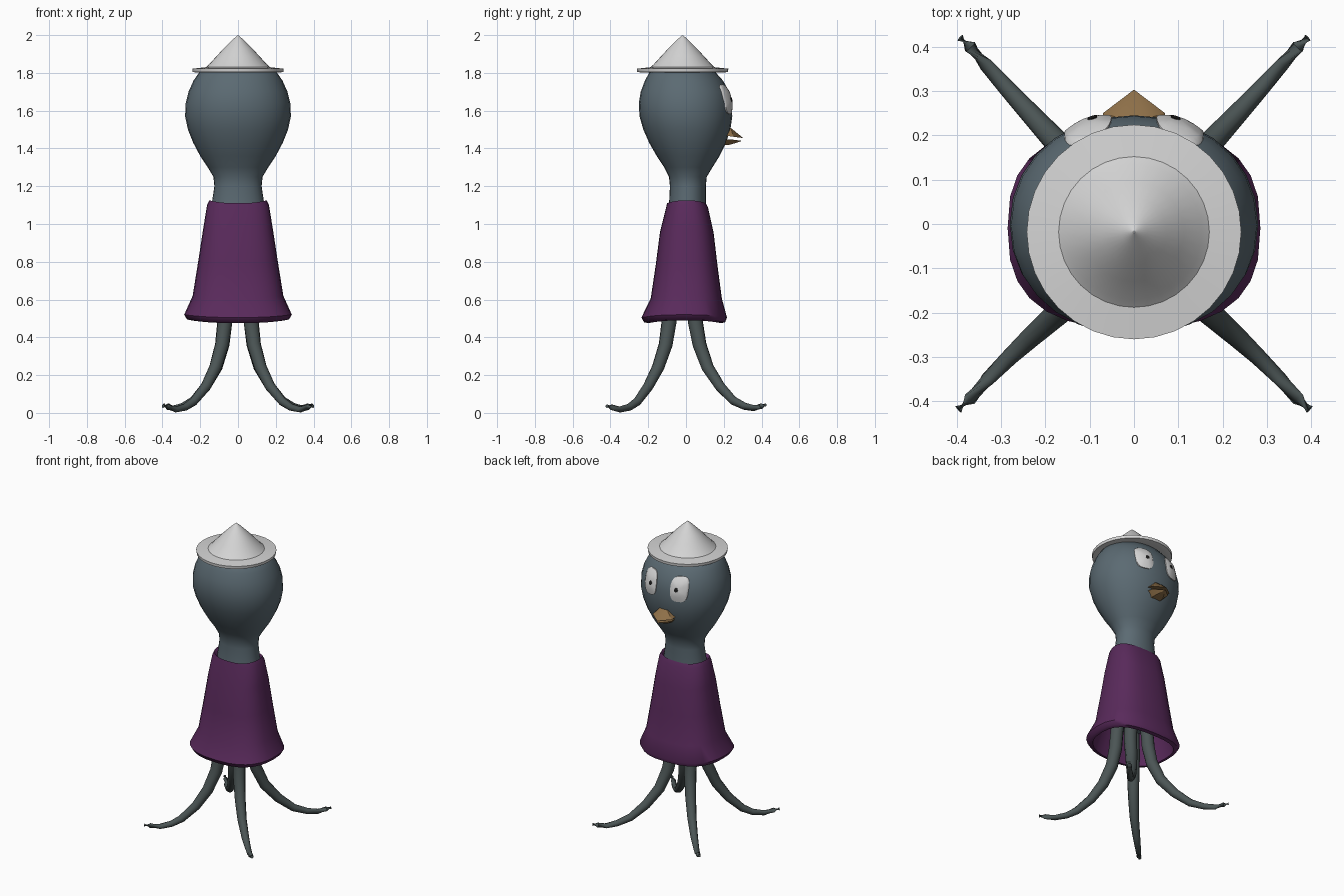
import bpy, math
from mathutils import Vector


def material(name, rgb):
    m = bpy.data.materials.new(name)
    m.diffuse_color = (*rgb, 1)
    return m


SLATE = material("slate skin", (0.105, 0.145, 0.17))
DARK_SLATE = material("dark slate legs", (0.07, 0.09, 0.09))
PURPLE = material("purple cloth", (0.1, 0.023, 0.105))
WHITE = material("off white", (0.66, 0.66, 0.66))
TAN = material("tan beak", (0.27, 0.16, 0.065))
BLACK = material("black pupil", (0.01, 0.01, 0.01))


def make(name, verts, faces, mat, angle=50):
    me = bpy.data.meshes.new(name)
    me.from_pydata([tuple(v) for v in verts], [], faces)
    me.materials.append(mat)
    ob = bpy.data.objects.new(name, me)
    bpy.context.collection.objects.link(ob)
    bpy.ops.object.select_all(action='DESELECT')
    ob.select_set(True)
    bpy.context.view_layer.objects.active = ob
    bpy.ops.object.mode_set(mode='EDIT')
    bpy.ops.mesh.select_all(action='SELECT')
    bpy.ops.mesh.normals_make_consistent(inside=False)
    bpy.ops.object.mode_set(mode='OBJECT')
    bpy.ops.object.shade_smooth_by_angle(angle=math.radians(angle))
    return ob


def loft(name, rings, mat, caps=(True, True), angle=50):
    n = len(rings[0])
    verts = [p for r in rings for p in r]
    faces = [(i * n + j, i * n + (j + 1) % n, (i + 1) * n + (j + 1) % n, (i + 1) * n + j)
             for i in range(len(rings) - 1) for j in range(n)]
    if caps[0]:
        faces.append(tuple(range(n)))
    if caps[1]:
        faces.append(tuple(range(len(verts) - n, len(verts))))
    return make(name, verts, faces, mat, angle)


def oval(z, rx, y0, y1, n=28, power=2.0, sag=0.0):
    """Horizontal superellipse ring between y0 and y1; sag drops front and back."""
    pts = []
    for k in range(n):
        a = 2 * math.pi * k / n
        c, s = math.cos(a), math.sin(a)
        x = rx * math.copysign(abs(c) ** (2 / power), c)
        y = (y1 - y0) / 2 * math.copysign(abs(s) ** (2 / power), s) + (y0 + y1) / 2
        pts.append((x, y, z - sag * s * s))
    return pts


# head, neck and hidden torso: z, half width, back y, front y
HEAD = [(0.62, 0.09, -0.09, 0.08), (0.8, 0.13, -0.11, 0.11), (1.0, 0.14, -0.1, 0.105),
        (1.1, 0.14, -0.09, 0.105), (1.2, 0.125, -0.085, 0.105), (1.25, 0.13, -0.09, 0.11),
        (1.3, 0.16, -0.115, 0.14), (1.36, 0.2, -0.155, 0.178), (1.43, 0.237, -0.195, 0.212),
        (1.5, 0.265, -0.226, 0.235), (1.57, 0.28, -0.246, 0.245), (1.64, 0.277, -0.25, 0.243),
        (1.7, 0.262, -0.24, 0.23), (1.76, 0.235, -0.217, 0.195), (1.81, 0.2, -0.19, 0.15),
        (1.84, 0.13, -0.13, 0.09)]
loft("head_and_neck", [oval(*r, power=2.1) for r in HEAD], SLATE)

# dress: outer wall, rolled hem, inner wall
DRESS = [(1.1, 0.13, -0.08, 0.09), (1.125, 0.152, -0.1, 0.105), (1.1, 0.164, -0.106, 0.117),
         (0.97, 0.185, -0.138, 0.146), (0.8, 0.211, -0.16, 0.166), (0.62, 0.24, -0.187, 0.19),
         (0.52, 0.285, -0.236, 0.217), (0.495, 0.27, -0.222, 0.207), (0.49, 0.248, -0.2, 0.185),
         (0.53, 0.245, -0.195, 0.18), (0.63, 0.215, -0.165, 0.165), (0.9, 0.18, -0.14, 0.14)]
loft("dress", [oval(*r, power=2.6, sag=0.015) for r in DRESS], PURPLE, (False, False))

# hat: brim and cone turned from one profile
HAT = [(1.83, 0.1), (1.802, 0.205), (1.804, 0.24), (1.822, 0.242), (1.83, 0.17),
       (1.845, 0.153), (1.89, 0.112), (1.93, 0.075), (1.975, 0.03), (1.999, 0.002)]
loft("hat", [oval(z, r, -0.018 - r, -0.018 + r, 32) for z, r in HAT], WHITE, angle=35)


# four tentacle legs
def leg(name, sx, path):
    rings = []
    pts = [Vector((sx * x, y, z)) for x, y, z, r in path]
    for i, p in enumerate(pts):
        t = (pts[min(i + 1, len(pts) - 1)] - pts[max(i - 1, 0)]).normalized()
        side = t.cross(Vector((0.73 * sx, 0.73 * math.copysign(1, path[-1][1]), 0.2))).normalized()
        up = t.cross(side)
        r = path[i][3]
        rings.append([p + r * (math.cos(a) * side + math.sin(a) * up)
                      for a in (2 * math.pi * k / 10 for k in range(10))])
    loft(name, rings, DARK_SLATE, angle=60)


REAR = [(0.055, 0.04, 0.72, 0.04), (0.07, 0.05, 0.48, 0.04), (0.082, 0.072, 0.36, 0.037),
        (0.115, 0.115, 0.24, 0.033), (0.17, 0.18, 0.14, 0.028), (0.235, 0.25, 0.065, 0.023),
        (0.29, 0.31, 0.035, 0.019), (0.335, 0.36, 0.025, 0.016), (0.37, 0.4, 0.036, 0.015),
        (0.392, 0.42, 0.042, 0.009)]
FRONT = [(0.055, -0.08, 0.72, 0.04), (0.07, -0.09, 0.48, 0.04), (0.085, -0.108, 0.36, 0.037),
         (0.12, -0.148, 0.24, 0.033), (0.17, -0.2, 0.14, 0.028), (0.235, -0.258, 0.06, 0.023),
         (0.28, -0.3, 0.03, 0.019), (0.33, -0.35, 0.018, 0.016), (0.37, -0.395, 0.03, 0.015),
         (0.396, -0.418, 0.036, 0.01)]
for side, sx in (("right", 1), ("left", -1)):
    leg("rear_leg_" + side, sx, REAR)
    leg("front_leg_" + side, sx, FRONT)


# face details follow the head surface
def head_y(x, z):
    for a, b in zip(HEAD, HEAD[1:]):
        if a[0] <= z <= b[0]:
            t = (z - a[0]) / (b[0] - a[0])
            _, rx, y0, y1 = (p + (q - p) * t for p, q in zip(a, b))
            return (y0 + y1) / 2 + (y1 - y0) / 2 * (1 - abs(x / rx) ** 2.1) ** (1 / 2.1)


def patch(name, cx, cz, rx, rz, power, rim, dome, mat):
    rings = []
    for f in (1.0, 1.0, 0.85, 0.6, 0.3, 0.02):
        lift = -0.01 if not rings else rim + dome * (1 - f ** 2)
        ring = []
        for x, y, _ in oval(0, rx * f, -rz * f, rz * f, 24, power):
            ring.append((cx + x, head_y(cx + x, cz + y) + lift, cz + y))
        rings.append(ring)
    loft(name, rings, mat)


for side, sx in (("right", 1), ("left", -1)):
    patch("eye_" + side, sx * 0.104, 1.66, 0.053, 0.078, 3, 0.005, 0.009, WHITE)
    patch("pupil_" + side, sx * 0.094, 1.66, 0.011, 0.013, 2, 0.0155, 0.002, BLACK)

# beak: upper and lower wedges with an open mouth between
make("upper_beak", [(-0.073, 0.2, 1.47), (0.073, 0.2, 1.47), (0.07, 0.25, 1.462), (0, 0.303, 1.455),
                    (-0.07, 0.25, 1.462), (-0.035, 0.2, 1.515), (0.035, 0.2, 1.515),
                    (0.03, 0.238, 1.508), (-0.03, 0.238, 1.508)],
     [(0, 1, 2, 3, 4), (0, 5, 6, 1), (1, 6, 7, 2), (2, 7, 3), (3, 7, 8), (3, 8, 4),
      (4, 8, 5, 0), (5, 8, 7, 6)], TAN, 30)
make("lower_beak", [(-0.068, 0.19, 1.45), (0.068, 0.19, 1.45), (0.062, 0.245, 1.447), (0, 0.297, 1.44),
                    (-0.062, 0.245, 1.447), (-0.035, 0.19, 1.415), (0.035, 0.19, 1.415),
                    (0.03, 0.235, 1.42), (-0.03, 0.235, 1.42)],
     [(0, 1, 2, 3, 4), (0, 5, 6, 1), (1, 6, 7, 2), (2, 7, 3), (3, 7, 8), (3, 8, 4),
      (4, 8, 5, 0), (5, 8, 7, 6)], TAN, 30)
